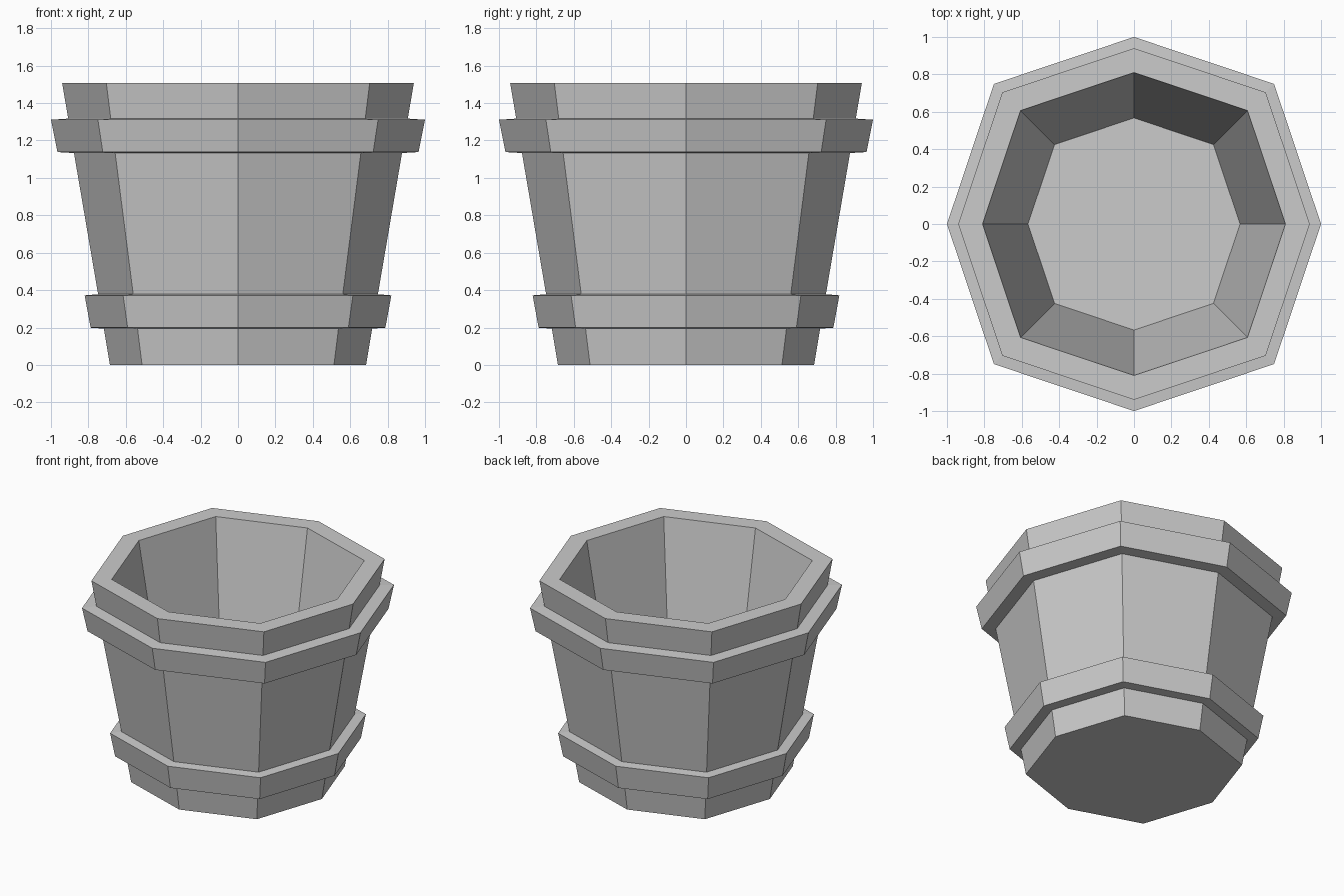
import bpy, bmesh

if "Cube" in bpy.data.objects:
    bpy.data.objects.remove(bpy.data.objects["Cube"])

DIAG = 0.749  # diagonal corner coordinate relative to the axis corner


def octagon(r, z):
    d = r * DIAG
    return [(r, 0, z), (d, d, z), (0, r, z), (-d, d, z),
            (-r, 0, z), (-d, -d, z), (0, -r, z), (d, -d, z)]


def eight_sided_vessel(name, profile):
    """Skin stacked octagons (radius, height) and cap both ends."""
    bm = bmesh.new()
    rings = [[bm.verts.new(p) for p in octagon(r, z)] for r, z in profile]
    for a, b in zip(rings, rings[1:]):
        for i in range(8):
            j = (i + 1) % 8
            bm.faces.new((a[i], a[j], b[j], b[i]))
    bm.faces.new(rings[0][::-1])
    bm.faces.new(rings[-1])
    bmesh.ops.recalc_face_normals(bm, faces=bm.faces[:])
    mesh = bpy.data.meshes.new(name)
    bm.to_mesh(mesh)
    bm.free()
    obj = bpy.data.objects.new(name, mesh)
    bpy.context.collection.objects.link(obj)
    return obj


# Tapered tub with two hoops pulled out of the wall
profile = [
    (0.685, 0.0),                       # foot
    (0.717, 0.194), (0.788, 0.199),     # lower hoop
    (0.82, 0.372), (0.748, 0.378),
    (0.877, 1.133), (0.965, 1.138),     # upper hoop
    (1.0, 1.311), (0.908, 1.317),
    (0.94, 1.507), (0.81, 1.507),       # rim
    (0.567, 0.12),                      # inner floor
]
eight_sided_vessel("planter_tub", profile)
